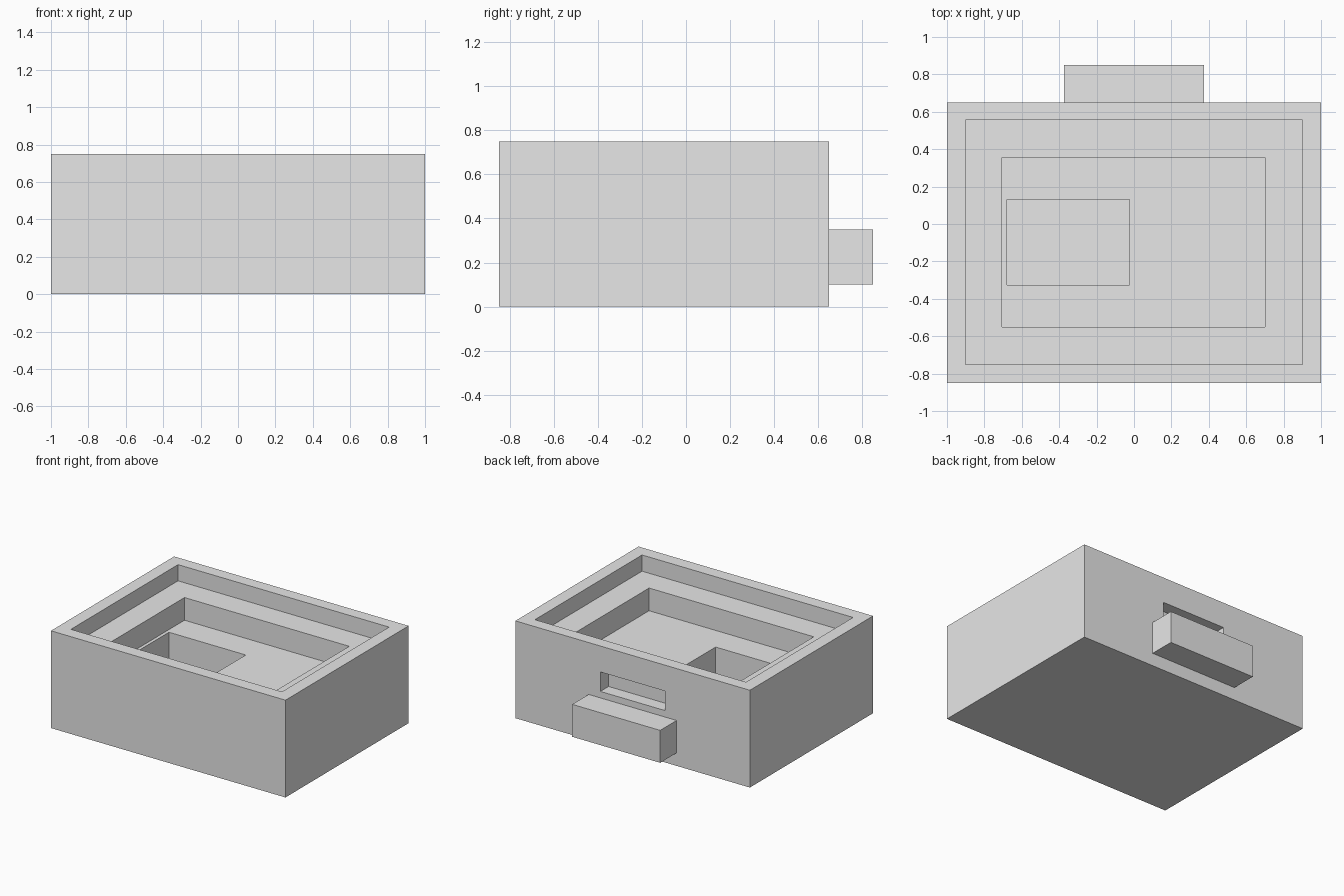
import bpy
import bmesh
from mathutils import Vector

cube = bpy.data.objects.get("Cube")
if cube:
    bpy.data.objects.remove(cube, do_unlink=True)

# Single plain grey
grey = bpy.data.materials.new("light_grey")
grey.use_nodes = True
colour = (0.8, 0.8, 0.8, 1)
grey.diffuse_color = colour
grey.node_tree.nodes["Principled BSDF"].inputs["Base Color"].default_value = colour


def box(name, low, high):
    """Axis-aligned box between two corners."""
    low, high = Vector(low), Vector(high)
    bm = bmesh.new()
    bmesh.ops.create_cube(bm, size=1)
    bmesh.ops.scale(bm, vec=high - low, verts=bm.verts)
    bmesh.ops.translate(bm, vec=(low + high) / 2, verts=bm.verts)
    mesh = bpy.data.meshes.new(name)
    bm.to_mesh(mesh)
    bm.free()
    mesh.materials.append(grey)
    obj = bpy.data.objects.new(name, mesh)
    bpy.context.collection.objects.link(obj)
    return obj


def carve(target, name, low, high):
    """Cut a box-shaped recess out of the target."""
    cutter = box(name, low, high)
    cutter.hide_render = True
    bpy.context.view_layer.objects.active = target
    mod = target.modifiers.new(name, "BOOLEAN")
    mod.operation = "DIFFERENCE"
    mod.solver = "EXACT"
    mod.object = cutter
    bpy.ops.object.modifier_apply(modifier=mod.name)
    bpy.data.objects.remove(cutter, do_unlink=True)


# Main block
body = box("body", (-1, -0.85, 0), (1, 0.65, 0.75))

# Stepped recesses: rim ledge, tray floor, offset deep pocket
carve(body, "rim_cutter", (-0.9, -0.75, 0.625), (0.9, 0.555, 1))
carve(body, "tray_cutter", (-0.705, -0.55, 0.45), (0.7, 0.355, 1))
carve(body, "pocket_cutter", (-0.68, -0.325, 0.2), (-0.025, 0.13, 1))

# Shallow slot in the back wall
carve(body, "slot_cutter", (-0.275, 0.55, 0.4), (0.275, 1, 0.55))

# Tab sticking out below the slot
box("back_tab", (-0.375, 0.65, 0.1), (0.375, 0.85, 0.35))
